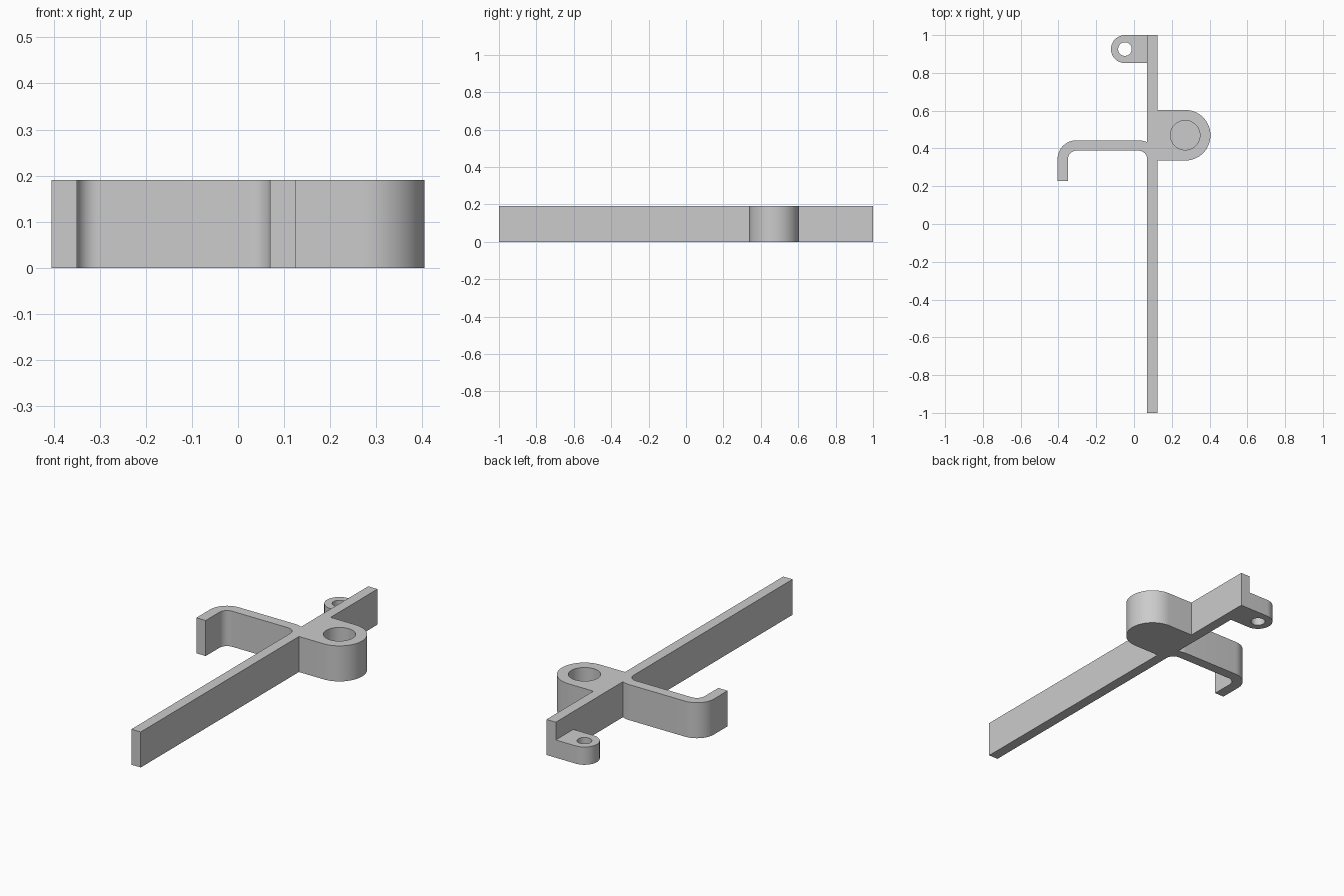
import bpy, bmesh, math

cube = bpy.data.objects.get("Cube")
if cube:
    bpy.data.objects.remove(cube, do_unlink=True)

grey = bpy.data.materials.new("grey_plastic")
grey.use_nodes = True
colour = (0.6, 0.6, 0.6, 1)
grey.diffuse_color = colour
grey.node_tree.nodes["Principled BSDF"].inputs["Base Color"].default_value = colour

HEIGHT = 0.19
BAR_L, BAR_R = 0.07, 0.125      # long bar sides
BOSS = (0.271, 0.47)            # round boss centre
TAB = (-0.048, 0.926)           # small tab centre
HOOK_Y = 0.343                  # centre line of the hook bends
BEND_L, BEND_R = -0.305, 0.025  # hook bend centres
OUTER, INNER = 0.1, 0.045


def arc(centre, radius, start, end, steps=16):
    """Points along an arc, angles in degrees."""
    angles = [math.radians(start + (end - start) * i / steps) for i in range(steps + 1)]
    return [(centre[0] + radius * math.cos(a), centre[1] + radius * math.sin(a)) for a in angles]


def prism(name, outline, bottom, top):
    """Extrude a flat outline upwards."""
    bm = bmesh.new()
    face = bm.faces.new([bm.verts.new((x, y, bottom)) for x, y in outline])
    result = bmesh.ops.extrude_face_region(bm, geom=[face])
    verts = [v for v in result["geom"] if isinstance(v, bmesh.types.BMVert)]
    bmesh.ops.translate(bm, verts=verts, vec=(0, 0, top - bottom))
    bmesh.ops.recalc_face_normals(bm, faces=bm.faces)
    mesh = bpy.data.meshes.new(name)
    bm.to_mesh(mesh)
    bm.free()
    mesh.materials.append(grey)
    obj = bpy.data.objects.new(name, mesh)
    bpy.context.collection.objects.link(obj)
    return obj


def cut_hole(obj, centre, radius, bottom, top):
    """Cut a round hole and remove the cutter."""
    cutter = prism("hole_cutter", arc(centre, radius, 0, 360, 48)[:-1], bottom, top)
    cutter.hide_render = True
    mod = obj.modifiers.new("hole", "BOOLEAN")
    mod.operation, mod.solver, mod.object = "DIFFERENCE", "EXACT", cutter
    bpy.ops.object.select_all(action="DESELECT")
    bpy.context.view_layer.objects.active = obj
    obj.select_set(True)
    bpy.ops.object.modifier_apply(modifier=mod.name)
    bpy.data.objects.remove(cutter, do_unlink=True)
    bpy.ops.object.shade_smooth_by_angle(angle=math.radians(30))


# Long bar with the round boss and the hooked arm as one outline
boss_radius = 0.134
join = math.degrees(math.acos((BAR_L - BEND_R) / OUTER))
outline = [(BAR_L, -1), (BAR_R, -1), (BAR_R, BOSS[1] - boss_radius)]
outline += arc(BOSS, boss_radius, -90, 90, 32)
outline += [(BAR_R, BOSS[1] + boss_radius), (BAR_R, 1), (BAR_L, 1)]
outline += arc((BEND_R, HOOK_Y), OUTER, join, 90, 6)
outline += arc((BEND_L, HOOK_Y), OUTER, 90, 180)
outline += [(BEND_L - OUTER, 0.227), (BEND_L - INNER, 0.227)]
outline += arc((BEND_L, HOOK_Y), INNER, 180, 90)
outline += arc((BEND_R, HOOK_Y), INNER, 90, 0)
body = prism("bar_with_boss_and_hook", outline, 0, HEIGHT)

# Blind socket in the boss
cut_hole(body, BOSS, 0.078, 0.04, HEIGHT + 0.1)

# Low mounting tab at the back end, with a through hole
tab_radius = 1 - TAB[1]
tab_outline = [(BAR_L, 1)] + arc(TAB, tab_radius, 90, 270, 32) + [(BAR_L, TAB[1] - tab_radius)]
tab = prism("mounting_tab", tab_outline, 0, HEIGHT / 2)
cut_hole(tab, TAB, 0.036, -0.1, HEIGHT)
